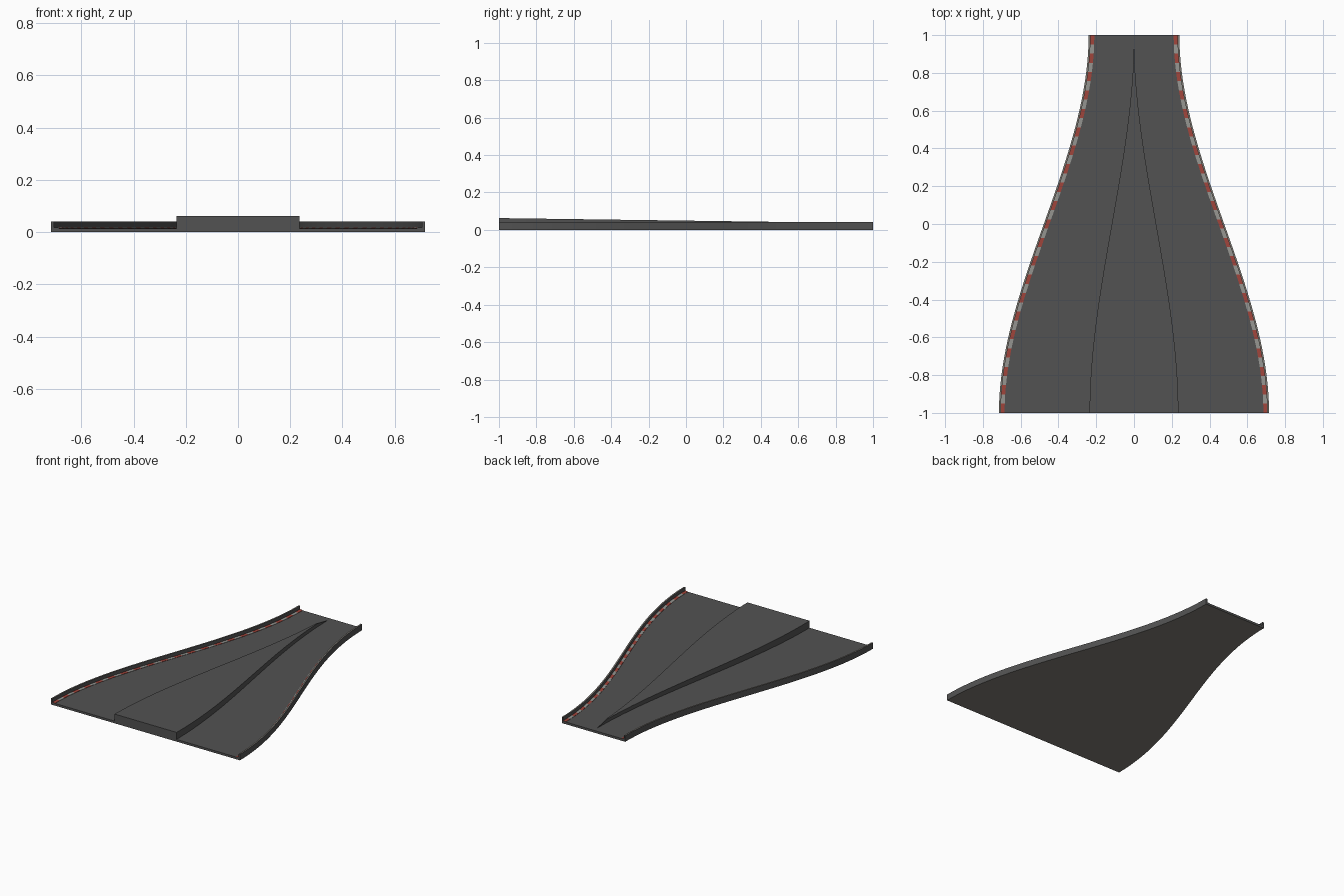
import bpy

cube = bpy.data.objects.get("Cube")
if cube:
    bpy.data.objects.remove(cube, do_unlink=True)

SEGMENTS = 41
FLOOR, RAIL_TOP, RAIL_WIDTH = 0.015, 0.042, 0.01
CURB_WIDTH, CURB_TOP = 0.02, 0.018
TIP_Y = 0.96


def material(name, r, g, b):
    m = bpy.data.materials.new(name)
    m.use_nodes = True
    m.diffuse_color = (r, g, b, 1)
    node = m.node_tree.nodes["Principled BSDF"]
    node.inputs["Base Color"].default_value = (r, g, b, 1)
    node.inputs["Roughness"].default_value = 0.9
    return m


asphalt = material("asphalt grey", 0.085, 0.085, 0.085)
concrete = material("warm concrete", 0.215, 0.2, 0.18)
red = material("curb red", 0.36, 0.06, 0.045)
pale = material("curb pale grey", 0.31, 0.31, 0.29)


def narrowing(y):
    """Smooth S-curve: 1 at the wide front end, 0 at the narrow back end."""
    t = (y + 1) / 2
    return 1 - t * t * (3 - 2 * t)


def half_width(y):
    return 0.24 + 0.475 * narrowing(y)


def loft(name, ys, section, materials, rule):
    """Join the (x, z) sections along y; rule(segment, side) picks the colour.

    The end caps take the first material."""
    rings = [section(y) for y in ys]
    n = len(rings[0])
    verts = [(x, y, z) for y, ring in zip(ys, rings) for x, z in ring]
    faces, slots = [], []
    for i in range(len(ys) - 1):
        for j in range(n):
            k = (j + 1) % n
            faces.append((i * n + j, i * n + k, (i + 1) * n + k, (i + 1) * n + j))
            slots.append(rule(i, j))
    faces.append(tuple(reversed(range(n))))
    faces.append(tuple(range(len(verts) - n, len(verts))))
    slots += [0, 0]
    mesh = bpy.data.meshes.new(name)
    mesh.from_pydata(verts, [], faces)
    for m in materials:
        mesh.materials.append(m)
    for poly, slot in zip(mesh.polygons, slots):
        poly.material_index = slot
    obj = bpy.data.objects.new(name, mesh)
    bpy.context.collection.objects.link(obj)
    # Consistent outward normals
    bpy.context.view_layer.objects.active = obj
    obj.select_set(True)
    bpy.ops.object.mode_set(mode='EDIT')
    bpy.ops.mesh.select_all(action='SELECT')
    bpy.ops.mesh.normals_make_consistent(inside=False)
    bpy.ops.object.mode_set(mode='OBJECT')
    bpy.ops.object.shade_smooth_by_angle()
    obj.select_set(False)


stations = [-1 + 2 * i / SEGMENTS for i in range(SEGMENTS + 1)]


# Road bed with a concrete underside
def bed_section(y):
    w = half_width(y)
    return [(-w, 0), (w, 0), (w, FLOOR), (-w, FLOOR)]


loft("road_bed", stations, bed_section, [asphalt, concrete],
     lambda i, j: 1 if j == 0 else 0)

# Side rails with concrete tops, and striped curbs inside them
for side, label in ((1, "left"), (-1, "right")):
    def rail_section(y):
        outer = half_width(y)
        inner = outer - RAIL_WIDTH
        return [(side * x, z) for x, z in (
            (outer, FLOOR), (outer, RAIL_TOP), (inner, RAIL_TOP), (inner, FLOOR))]

    def curb_section(y):
        outer = half_width(y) - RAIL_WIDTH
        inner = outer - CURB_WIDTH
        return [(side * x, z) for x, z in (
            (outer, FLOOR), (outer, CURB_TOP), (inner, CURB_TOP - 0.001), (inner, FLOOR))]

    loft(label + "_rail", stations, rail_section, [asphalt, concrete],
         lambda i, j: 1 if j == 1 else 0)
    loft(label + "_curb", stations, curb_section, [asphalt, red, pale],
         lambda i, j: 1 + i % 2)


# Raised divider that splits the road, tapering to a point on the floor
def divider_section(y):
    w = 0.235 * narrowing(y)
    top = 0.063 - 0.0135 * (y + 1)
    if y >= TIP_Y:
        w, top = 0.0005, FLOOR + 0.001
    return [(-w, FLOOR), (w, FLOOR), (w, top), (-w, top)]


loft("lane_divider", [y for y in stations if y < TIP_Y - 0.1] + [TIP_Y],
     divider_section, [asphalt], lambda i, j: 0)
